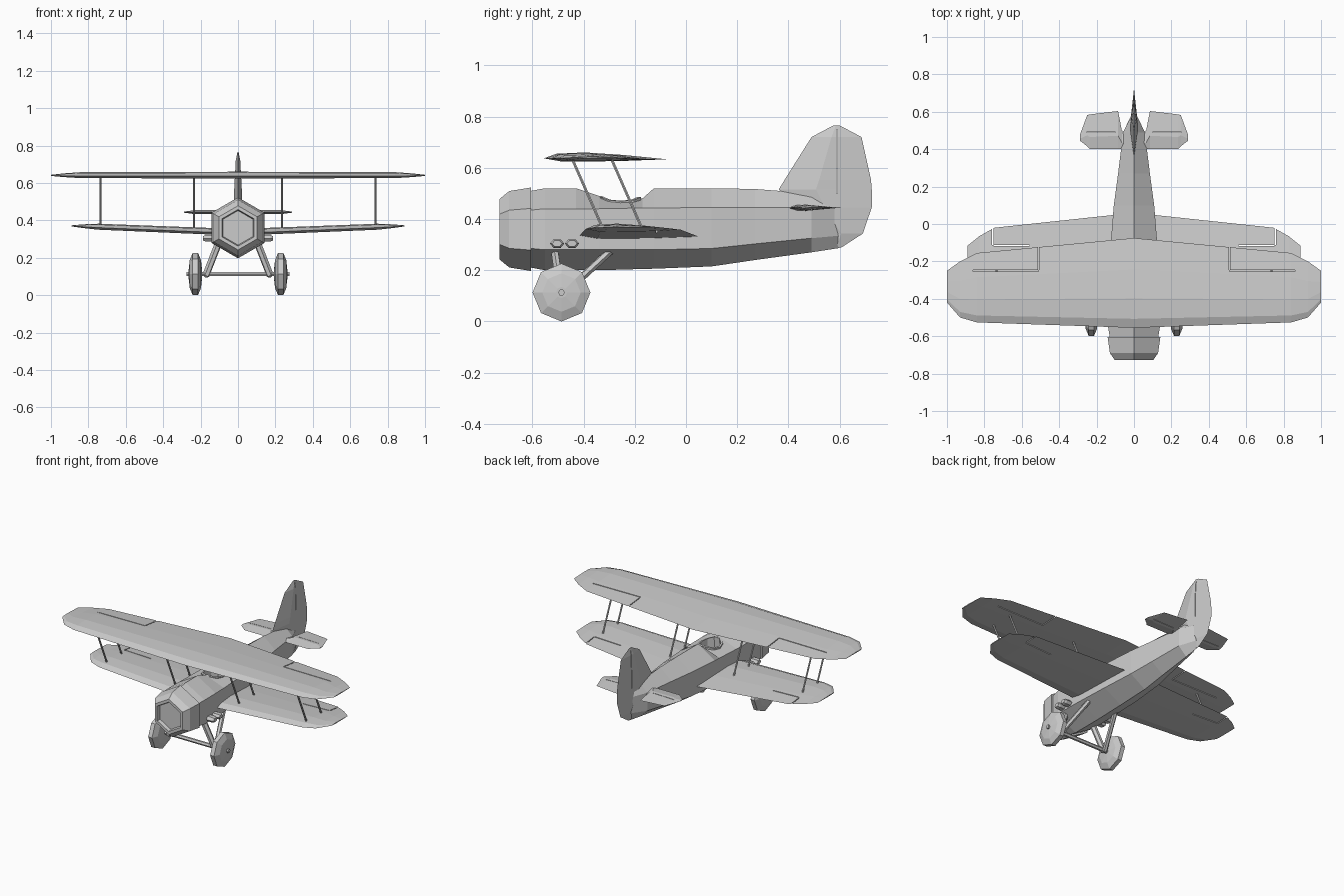
import bpy, bmesh, math
from mathutils import Vector

if "Cube" in bpy.data.objects:
    bpy.data.objects.remove(bpy.data.objects["Cube"])


def loft(name, rings):
    """Skin a list of equal-length point rings and cap both ends."""
    bm = bmesh.new()
    vs = [[bm.verts.new(p) for p in r] for r in rings]
    n = len(rings[0])
    for a, b in zip(vs, vs[1:]):
        for i in range(n):
            j = (i + 1) % n
            bm.faces.new((a[i], a[j], b[j], b[i]))
    bm.faces.new(vs[0])
    bm.faces.new(vs[-1])
    bmesh.ops.recalc_face_normals(bm, faces=bm.faces)
    me = bpy.data.meshes.new(name)
    bm.to_mesh(me)
    bm.free()
    ob = bpy.data.objects.new(name, me)
    bpy.context.collection.objects.link(ob)
    return ob


def rod(name, a, b, ry, rz=None, sides=6):
    """Straight bar from a to b with an elliptical low-poly section."""
    a, b = Vector(a), Vector(b)
    q = (b - a).to_track_quat('Z', 'Y')
    rz = rz or ry
    angs = [2 * math.pi * i / sides for i in range(sides)]
    sec = [q @ Vector((math.cos(t) * ry, math.sin(t) * rz, 0)) for t in angs]
    return loft(name, [[a + p for p in sec], [b + p for p in sec]])


def cut(target, cutter):
    cutter.hide_render = True
    cutter.display_type = 'WIRE'
    m = target.modifiers.new("cut", 'BOOLEAN')
    m.operation = 'DIFFERENCE'
    m.solver = 'EXACT'
    m.object = cutter


def slit(target, x0, x1, y0, y1, z0, z1):
    c = [(x0, y0), (x1, y0), (x1, y1), (x0, y1)]
    cut(target, loft("slit_cutter", [[(x, y, z) for x, y in c] for z in (z0, z1)]))


def hexa(y, w, top, sh, low, bot):
    return [(0, y, top), (w, y, sh), (w, y, low), (0, y, bot), (-w, y, low), (-w, y, sh)]


def hexr(y, r):
    return hexa(y, r * 0.866, 0.36 + r, 0.36 + r / 2, 0.36 - r / 2, 0.36 - r)


# Fuselage with a lowered cockpit deck
fus = loft("fuselage", [
    hexr(-0.615, 0.148), hexr(-0.55, 0.16),
    hexa(-0.43, 0.137, 0.52, 0.44, 0.28, 0.2),
    hexa(-0.34, 0.135, 0.49, 0.44, 0.28, 0.2),
    hexa(-0.17, 0.128, 0.48, 0.443, 0.28, 0.205),
    hexa(-0.125, 0.126, 0.52, 0.443, 0.28, 0.206),
    hexa(0.1, 0.108, 0.52, 0.445, 0.285, 0.215),
    hexa(0.27, 0.085, 0.517, 0.445, 0.303, 0.24),
    hexa(0.49, 0.058, 0.5, 0.445, 0.325, 0.27),
    hexa(0.6, 0.006, 0.48, 0.44, 0.335, 0.287)])

# Cockpit opening and its rim
oval = [(0.065 * math.cos(i * math.pi / 5), 0.075 * math.sin(i * math.pi / 5) - 0.255)
        for i in range(10)]
cut(fus, loft("cockpit_cutter", [[(x, y, z) for x, y in oval] for z in (0.4, 0.6)]))


def rim_ring(s, dz):
    return [(x * s, (y + 0.255) * s - 0.255, 0.486 - 0.35 * abs(x) + dz) for x, y in oval]


rim = loft("cockpit_rim", [rim_ring(0.95, -0.012), rim_ring(0.95, 0.008),
                           rim_ring(1.12, 0.006), rim_ring(1.12, -0.012)])
bm = bmesh.new()
bm.from_mesh(rim.data)
bmesh.ops.delete(bm, geom=[f for f in bm.faces if len(f.verts) > 4], context='FACES_ONLY')
bm.to_mesh(rim.data)
bm.free()

# Nose cowling with recessed front
loft("cowling", [hexr(-0.605, 0.12), hexr(-0.605, 0.163), hexr(-0.69, 0.149),
                 hexr(-0.728, 0.118), hexr(-0.728, 0.098), hexr(-0.705, 0.092)])

# Wings
FOIL = [(0, .35), (.1, .85), (.33, 1), (.65, .72), (1, .25), (.6, .05), (.15, 0)]
PLAN = [(0, -.555, -.075, 0.036), (.84, -.526, -.155, 0.032),
        (.93, -.5, -.2, 0.02), (1, -.42, -.25, 0.006)]


def wing(name, span, dy, z, rise):
    full = [(-x, a, b, t) for x, a, b, t in PLAN[:0:-1]] + PLAN
    rings = []
    for x, a, b, t in full:
        z0 = z + rise * abs(x) + (0.036 - t) * 0.45
        rings.append([(x * span, a + dy + (b - a) * u, z0 + t * v) for u, v in FOIL])
    return loft(name, rings)


upper = wing("upper_wing", 1.0, 0.0, 0.624, 0.0)
lower = wing("lower_wing", 0.889, 0.135, 0.318, 0.036)

# Aileron gaps
for s in (1, -1):
    for ob, xi, xo, xs, yh, yt, z in ((upper, .51, .86, .51, -.25, -.05, .64),
                                      (lower, .56, .752, .755, -.115, .1, .34)):
        xa, xb = sorted((s * xi, s * xo))
        slit(ob, xa, xb, yh - .003, yh + .003, z - .1, z + .1)
        slit(ob, s * xs - .003, s * xs + .003, yh + .004, yt, z - .1, z + .1)

# Fin and rudder, diamond sections stacked upward
FIN = [(.288, .575, .605, .004), (.343, .55, .69, .012), (.445, .42, .725, .02),
       (.515, .362, .725, .022), (.553, .385, .722, .021), (.72, .49, .685, .012),
       (.765, .575, .6, .003)]
fin = loft("fin_and_rudder", [[(0, a, z), (t, a * .6 + b * .4, z), (0, b, z),
                               (-t, a * .6 + b * .4, z)] for z, a, b, t in FIN])
slit(fin, -.05, .05, .588, .592, .5, .75)

# Tailplane halves
TAIL = [(.03, .40, .48, .009), (.065, .40, .5, .011), (.085, .40, .604, .012),
        (.235, .40, .586, .01), (.25, .415, .583, .008), (.288, .445, .48, .003)]
for s, side in ((1, "right"), (-1, "left")):
    tail = loft(side + "_tailplane", [
        [(s * x, a, .444), (s * x, a * .65 + b * .35, .444 + t), (s * x, b, .444),
         (s * x, a * .65 + b * .35, .444 - t)] for x, a, b, t in TAIL])
    xa, xb = sorted((s * .1, s * .255))
    slit(tail, xa, xb, .488, .491, .4, .5)

    # Wing struts
    for x, zb in ((.235, .345), (.735, .37)):
        for y in (-.443, -.29):
            rod(side + "_wing_strut", (s * x, y, .632),
                (s * x, y + .44 * (.632 - zb), zb), .006)

    # Wheel: eight-sided, bevelled
    prof = [(-.036, .022), (-.03, .075), (-.014, .113), (.014, .113), (.03, .075), (.036, .022)]
    loft(side + "_wheel", [[(s * .228 + dx, -.486 + r * math.cos(i * math.pi / 4),
                             .113 + r * math.sin(i * math.pi / 4)) for i in range(8)]
                           for dx, r in prof])

    # Undercarriage legs
    rod(side + "_front_leg", (s * .172, -.488, .105), (s * .1, -.515, .29), .015, .02)
    rod(side + "_rear_leg", (s * .172, -.48, .105), (s * .1, -.29, .28), .015, .015)

    # Stub exhaust pipes: six-sided barrels
    for y in (-.503, -.445):
        loft(side + "_exhaust", [[(s * x, y + .028 * k * math.cos(i * math.pi / 3),
                                   .304 + .019 * k * math.sin(i * math.pi / 3))
                                  for i in range(6)]
                                 for x, k in ((.11, .7), (.14, 1), (.175, 1), (.187, .7))])

# Axle
rod("axle", (-.275, -.486, .113), (.275, -.486, .113), .013)
